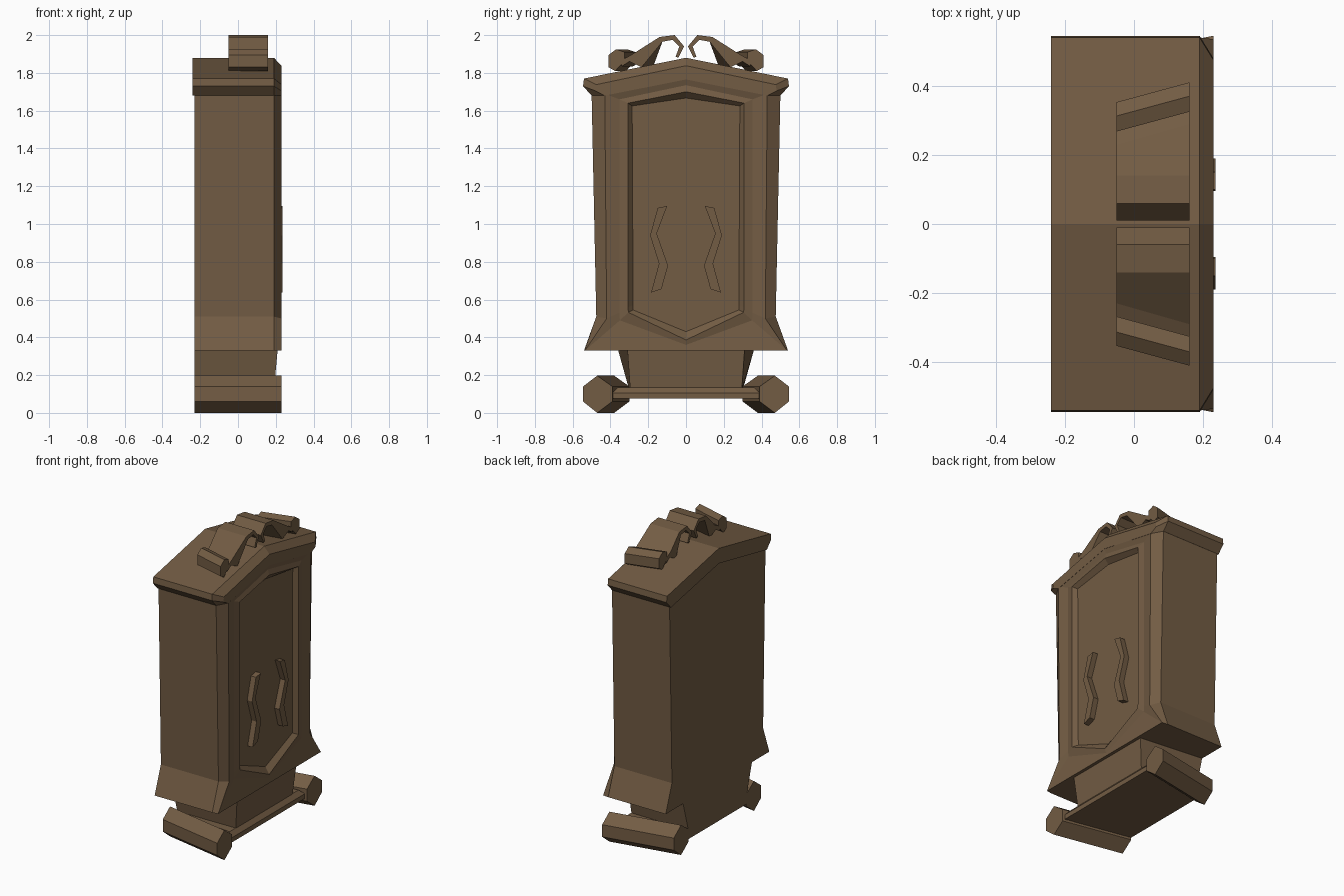
import bpy, bmesh

wood = bpy.data.materials.new("brown wood")
wood.diffuse_color = (0.17, 0.107, 0.057, 1)


def loft(name, rings):
    """Skin a closed solid through rings of 3D points."""
    bm = bmesh.new()
    vs = [[bm.verts.new(p) for p in r] for r in rings]
    n = len(vs[0])
    for a, b in zip(vs, vs[1:]):
        for i in range(n):
            j = (i + 1) % n
            bm.faces.new((a[i], a[j], b[j], b[i]))
    bm.faces.new(vs[0])
    bm.faces.new(vs[-1][::-1])
    bmesh.ops.recalc_face_normals(bm, faces=bm.faces)
    me = bpy.data.meshes.new(name)
    bm.to_mesh(me)
    bm.free()
    me.materials.append(wood)
    ob = bpy.data.objects.new(name, me)
    bpy.context.collection.objects.link(ob)
    return ob


def sym(x, half):
    """Half profile (y, z) from bottom middle to top middle, mirrored in y."""
    full = half + [(-y, z) for y, z in half[-2:0:-1]]
    return [(x, y, z) for y, z in full]


def at(x, pts, side=1, shift=0):
    return [(x, side * (y + shift), z) for y, z in pts]


# Cabinet body with flared skirt, chamfered front, grooved frame, sunken door
outer = [(0, .33), (.54, .33), (.475, .51), (.50, 1.70), (0, 1.80)]
loft("cabinet_body", [
    sym(-.23, outer),
    sym(.19, outer),
    sym(.23, [(0, .33), (.535, .33), (.42, .50), (.43, 1.69), (0, 1.77)]),
    sym(.218, [(0, .36), (.35, .49), (.353, .53), (.353, 1.66), (0, 1.735)]),
    sym(.228, [(0, .386), (.305, .532), (.307, .56), (.307, 1.64), (0, 1.70)]),
    sym(.20, [(0, .43), (.28, .545), (.28, .57), (.285, 1.625), (0, 1.667)]),
])

# Gabled cornice
rim = [(0, 1.78), (.50, 1.68), (.545, 1.73), (.54, 1.77), (0, 1.88)]
loft("cornice", [
    sym(-.24, rim),
    sym(.19, rim),
    sym(.23, [(0, 1.765), (.43, 1.68), (.48, 1.705), (.475, 1.738), (0, 1.838)]),
])

# Tapered pedestal and foot board
loft("pedestal", [
    [(-.23, -.30, .12), (.19, -.295, .12), (.19, .295, .12), (-.23, .30, .12)],
    [(-.23, -.36, .335), (.21, -.31, .335), (.21, .31, .335), (-.23, .36, .335)],
])
loft("foot_board", [
    sym(-.23, [(0, .075), (.32, .075), (.32, .135), (0, .135)]),
    sym(.19, [(0, .075), (.38, .075), (.36, .135), (0, .135)]),
    sym(.215, [(0, .075), (.39, .075), (.39, .106), (0, .106)]),
])

foot = [(.545, .14), (.47, .197), (.39, .14), (.39, .06), (.47, 0), (.545, .06)]
handle = [(.10, 1.095), (.155, .95), (.095, .78), (.13, .655),
          (.185, .637), (.143, .79), (.19, .94), (.15, 1.085)]
knob = [(.41, 1.895), (.37, 1.925), (.325, 1.91), (.325, 1.865),
        (.375, 1.81), (.41, 1.83)]
# Curling ribbon on the crest: outer edge, then inner edge back
ribbon = [(.345, 1.865), (.29, 1.895), (.14, 1.99), (.06, 2.0), (.01, 1.94),
          (.04, 1.88), (.055, 1.885), (.035, 1.94), (.07, 1.975),
          (.125, 1.965), (.235, 1.83), (.30, 1.86), (.34, 1.835)]

for side, tag in ((1, "right"), (-1, "left")):
    # Splayed scroll feet
    loft("foot_" + tag, [at(-.23, foot, side, -.09), at(.23, foot, side)])
    # Zigzag door handles
    loft("handle_" + tag, [at(.195, handle, side), at(.236, handle, side)])
    # Splayed crest scrolls
    loft("crest_knob_" + tag, [at(-.05, knob, side, -.057), at(.16, knob, side)])
    back = [(y - .06 if y > .2 else y, z) for y, z in ribbon]
    loft("crest_ribbon_" + tag, [at(-.05, back, side), at(.16, ribbon, side)])
